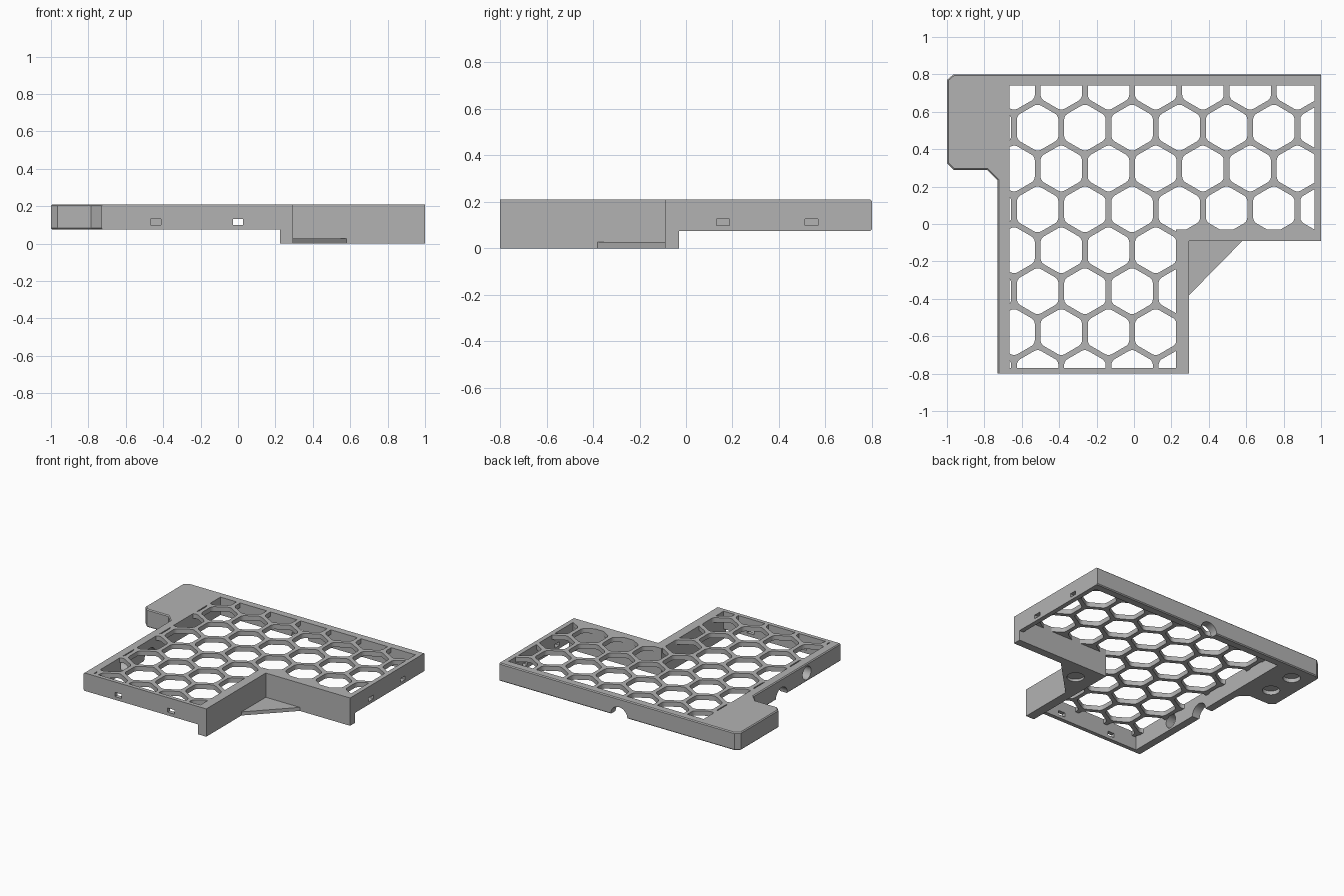
import bpy, bmesh, math
from mathutils import Matrix, Vector

if "Cube" in bpy.data.objects:
    bpy.data.objects.remove(bpy.data.objects["Cube"], do_unlink=True)

grey = bpy.data.materials.new("plain_grey")
grey.use_nodes = True
colour = (0.45, 0.45, 0.45, 1)
grey.diffuse_color = colour
grey.node_tree.nodes["Principled BSDF"].inputs["Base Color"].default_value = colour

TOP, RIM, PLATE = 0.21, 0.075, 0.175


def make_object(name, bm):
    bmesh.ops.recalc_face_normals(bm, faces=bm.faces)
    mesh = bpy.data.meshes.new(name)
    bm.to_mesh(mesh)
    bm.free()
    mesh.materials.append(grey)
    obj = bpy.data.objects.new(name, mesh)
    bpy.context.collection.objects.link(obj)
    return obj


def add_prism(bm, points, z0, z1):
    """Extrude a flat outline from z0 up to z1."""
    face = bm.faces.new([bm.verts.new((x, y, z0)) for x, y in points])
    ext = bmesh.ops.extrude_face_region(bm, geom=[face])["geom"]
    verts = [g for g in ext if isinstance(g, bmesh.types.BMVert)]
    bmesh.ops.translate(bm, verts=verts, vec=(0, 0, z1 - z0))


def prism(name, points, z0, z1):
    bm = bmesh.new()
    add_prism(bm, points, z0, z1)
    return make_object(name, bm)


def add_box(bm, centre, size):
    bmesh.ops.create_cube(bm, size=1, matrix=Matrix.LocRotScale(Vector(centre), None, Vector(size)))


def add_cylinder(bm, centre, radius, depth, axis="Z"):
    turn = {"X": Matrix.Rotation(math.pi / 2, 4, "Y"),
            "Y": Matrix.Rotation(math.pi / 2, 4, "X"),
            "Z": Matrix.Identity(4)}[axis]
    bmesh.ops.create_cone(bm, cap_ends=True, segments=32, radius1=radius, radius2=radius,
                          depth=depth, matrix=Matrix.Translation(centre) @ turn)


def cut(target, bm):
    """Subtract the cutter mesh from the target and discard it."""
    cutter = make_object("cutter", bm)
    cutter.hide_render = True
    mod = target.modifiers.new("cut", "BOOLEAN")
    mod.operation, mod.solver, mod.object = "DIFFERENCE", "EXACT", cutter
    bpy.context.view_layer.objects.active = target
    bpy.ops.object.modifier_apply(modifier=mod.name)
    bpy.data.objects.remove(cutter, do_unlink=True)


# Outer walls with the solid side tab, open along the step
outer = [(0.225, -0.8), (-0.73, -0.8), (-0.73, 0.235), (-0.785, 0.29), (-0.965, 0.29),
         (-1, 0.325), (-1, 0.77), (-0.965, 0.8), (1, 0.8), (1, -0.03)]
inner = [(0.965, -0.03), (0.965, 0.74), (-0.665, 0.74), (-0.665, -0.77), (0.225, -0.77)]
bm = bmesh.new()
add_prism(bm, outer + inner, RIM, TOP)
rim_edges = []
for e in bm.edges:
    a, b = e.verts
    level = abs(a.co.z - b.co.z) < 0.001
    on_tab = max(a.co.x, b.co.x) < -0.7
    on_back = min(a.co.y, b.co.y) > 0.79
    if level and (on_tab or on_back):
        rim_edges.append(e)
bmesh.ops.bevel(bm, geom=rim_edges, offset=0.007, segments=1, affect="EDGES")
walls = make_object("outer_walls", bm)

# Slots, round ports, cable notches and blind sockets in the walls
bm = bmesh.new()
for x in (-0.44, 0):
    add_box(bm, (x, -0.785, 0.115), (0.056, 0.1, 0.032))
for y in (0.16, 0.54):
    add_box(bm, (0.98, y, 0.112), (0.1, 0.056, 0.028))
add_cylinder(bm, (-0.7, -0.4, 0.14), 0.05, 0.2, "X")
add_cylinder(bm, (-0.7, -0.1, RIM), 0.07, 0.2, "X")
add_cylinder(bm, (0, 0.77, RIM), 0.07, 0.2, "Y")
for y in (0.45, 0.67):
    add_cylinder(bm, (-0.85, y, RIM), 0.06, 0.06)
cut(walls, bm)

# Deep wall following the inside corner
prism("step_wall", [(0.225, -0.8), (0.295, -0.8), (0.295, -0.09), (1, -0.09),
                    (1, -0.03), (0.225, -0.03)], 0, TOP)

# Corner gusset with a blind socket underneath
gusset = prism("corner_gusset", [(0.295, -0.09), (0.295, -0.38), (0.58, -0.09)], 0, 0.027)
bm = bmesh.new()
add_cylinder(bm, (0.378, -0.173, 0), 0.06, 0.036)
cut(gusset, bm)

# Honeycomb grille filling the frame
grille = prism("honeycomb_grille", [(-0.665, -0.77), (0.225, -0.77), (0.225, -0.03),
                                    (0.965, -0.03), (0.965, 0.74), (-0.665, 0.74)], PLATE, TOP)
PITCH = 0.2525
RADIUS = 0.222 / math.sqrt(3)
bm = bmesh.new()
for row in range(8):
    y = 0.734 - row * PITCH * math.sqrt(3) / 2
    shift = 0 if row % 2 else PITCH / 2
    for col in range(-1, 7):
        x = -0.515 + shift + col * PITCH
        if x > 0.36 and y < -0.1:
            continue
        corners = [(x + RADIUS * math.sin(k * math.pi / 3), y + RADIUS * math.cos(k * math.pi / 3))
                   for k in range(6)]
        add_prism(bm, corners, PLATE - 0.05, TOP + 0.05)
upright = [e for e in bm.edges if abs(e.verts[0].co.z - e.verts[1].co.z) > 0.01]
bmesh.ops.bevel(bm, geom=upright, offset=0.02, segments=3, profile=0.5, affect="EDGES")
cut(grille, bm)

# Smooth the round ports while keeping the edges crisp
for obj in (walls, gusset, grille):
    bpy.ops.object.select_all(action="DESELECT")
    obj.select_set(True)
    bpy.context.view_layer.objects.active = obj
    bpy.ops.object.shade_smooth_by_angle(angle=math.radians(25))
